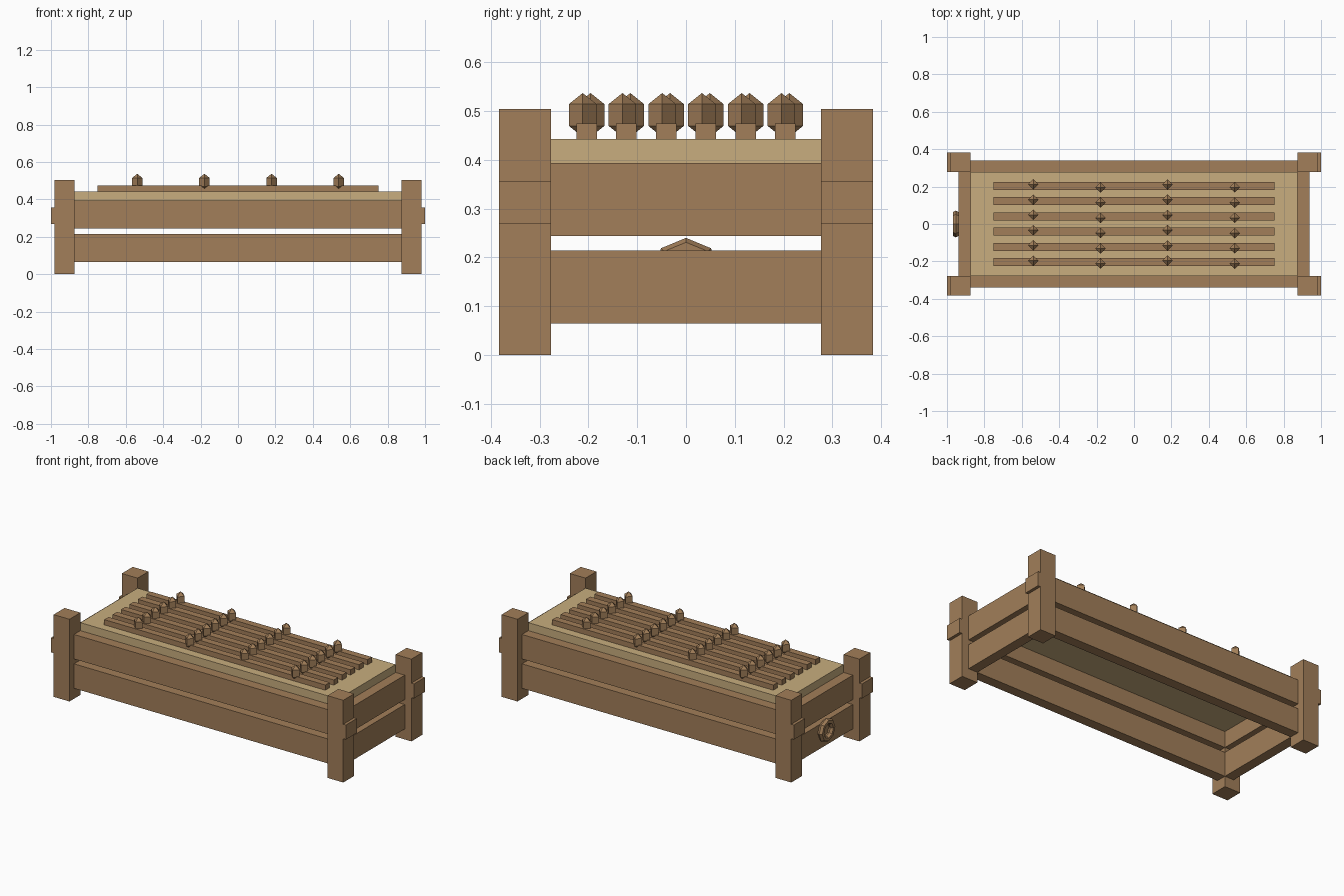
import bpy, math

if "Cube" in bpy.data.objects:
    bpy.data.objects.remove(bpy.data.objects["Cube"])


def mat(name, c):
    m = bpy.data.materials.new(name)
    m.diffuse_color = (*c, 1)
    m.use_nodes = True
    m.node_tree.nodes["Principled BSDF"].inputs["Base Color"].default_value = m.diffuse_color
    return m


wood = mat("wood", (0.36, 0.21, 0.10))
board = mat("pale_board", (0.58, 0.42, 0.21))


def box(name, lo, hi, m=wood):
    bpy.ops.mesh.primitive_cube_add(size=1, location=[(a + b) / 2 for a, b in zip(lo, hi)])
    o = bpy.context.object
    o.name = name
    o.scale = [abs(b - a) for a, b in zip(lo, hi)]
    bpy.ops.object.transform_apply(location=False, rotation=False, scale=True)
    o.data.materials.append(m)
    return o


# corner posts with end blocks
for sx in (-1, 1):
    for sy in (-1, 1):
        box("post", (sx * 0.875, sy * 0.277, 0), (sx * 0.982, sy * 0.383, 0.504))
        box("post_block", (sx * 0.982, sy * 0.277, 0.268), (sx, sy * 0.383, 0.357))

# two tiers of rails on all sides
for z0, z1 in ((0.064, 0.214), (0.244, 0.394)):
    for s in (-1, 1):
        box("side_rail", (-0.875, s * 0.277, z0), (0.875, s * 0.339, z1))
        box("end_rail", (s * 0.875, -0.277, z0), (s * 0.937, 0.277, z1))

# bed board
box("bed_board", (-0.875, -0.277, 0.343), (0.875, 0.277, 0.443), board)

# slats with staggered octahedral spikes
for i in range(6):
    y = (i - 2.5) * 0.0815
    box("slat", (-0.75, y - 0.021, 0.443), (0.75, y + 0.021, 0.475))
    for j in range(4):
        off = 0.008 if j % 2 == 0 else -0.008
        bpy.ops.mesh.primitive_uv_sphere_add(segments=4, ring_count=2, radius=1,
                                             location=((j - 1.5) * 0.359, y + off, 0.492))
        o = bpy.context.object
        o.name = "spike"
        o.scale = (0.0325, 0.0325, 0.045)
        o.data.materials.append(wood)

# ring handle on the left end
bpy.ops.mesh.primitive_torus_add(major_segments=8, minor_segments=6, major_radius=0.054,
                                 minor_radius=0.018, location=(-0.953, 0, 0.168),
                                 rotation=(0, math.pi / 2, 0))
ring = bpy.context.object
ring.name = "ring_handle"
ring.data.materials.append(wood)
